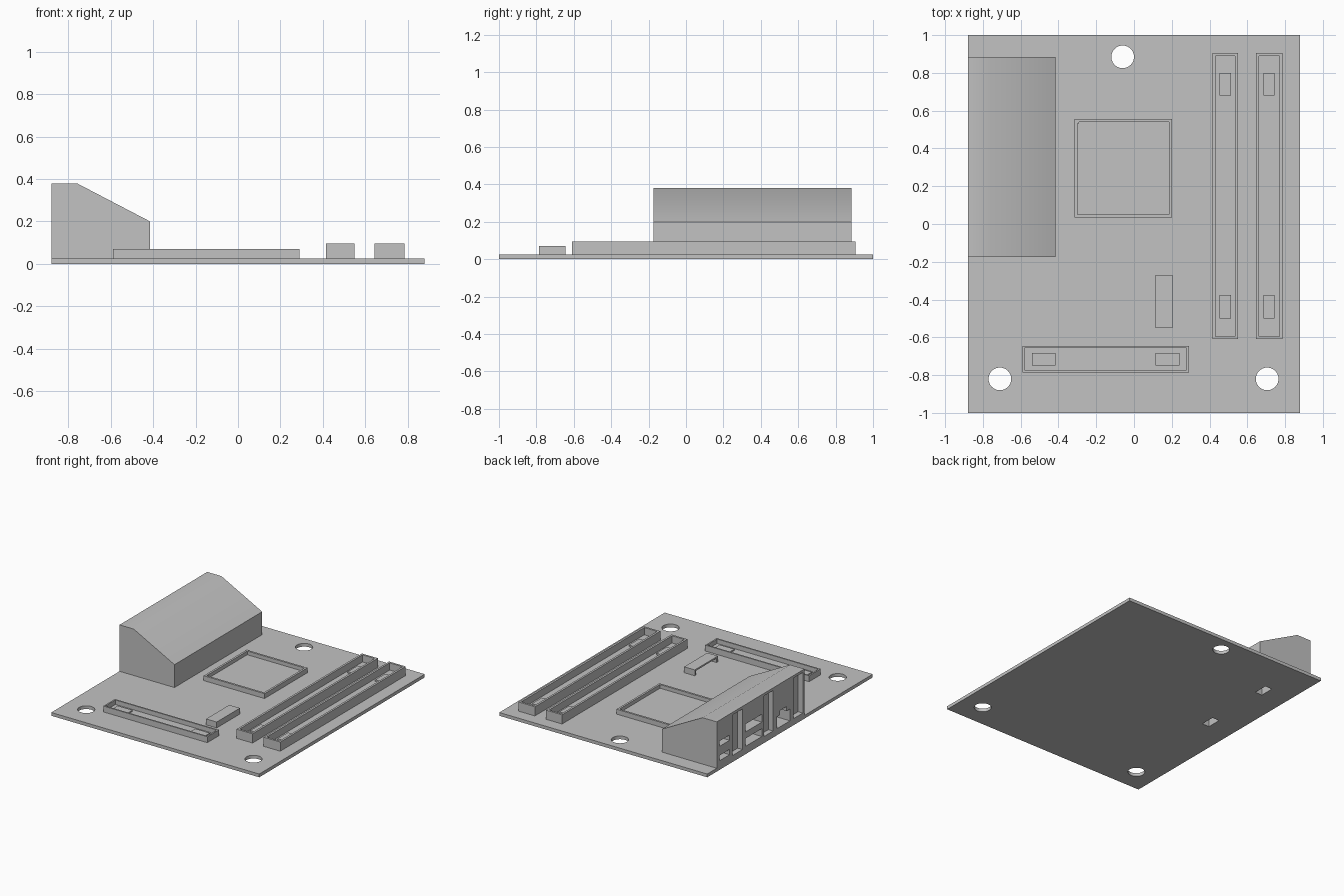
import bpy
import bmesh
from mathutils import Matrix, Vector

default = bpy.data.objects.get("Cube")
if default:
    bpy.data.objects.remove(default, do_unlink=True)

grey = bpy.data.materials.new("plain_grey")
grey.use_nodes = True
shade = (0.54, 0.54, 0.54, 1)
grey.diffuse_color = shade
grey.node_tree.nodes["Principled BSDF"].inputs["Base Color"].default_value = shade

BOARD_TOP = 0.025


def add_box(bm, x, y, z):
    """Box from (low, high) pairs."""
    size = Vector((x[1] - x[0], y[1] - y[0], z[1] - z[0]))
    mid = Vector((sum(x), sum(y), sum(z))) / 2
    bmesh.ops.create_cube(bm, size=1, matrix=Matrix.Translation(mid) @ Matrix.Diagonal(size).to_4x4())


def finish(name, bm):
    bmesh.ops.recalc_face_normals(bm, faces=bm.faces)
    mesh = bpy.data.meshes.new(name)
    bm.to_mesh(mesh)
    bm.free()
    obj = bpy.data.objects.new(name, mesh)
    bpy.context.collection.objects.link(obj)
    mesh.materials.append(grey)
    return obj


def select_only(obj):
    bpy.ops.object.select_all(action='DESELECT')
    obj.select_set(True)
    bpy.context.view_layer.objects.active = obj


def carve(obj, cutter_bm):
    """Subtract the cutter shapes, then shade by angle."""
    cutter = finish("cutter", cutter_bm)
    cutter.hide_render = True
    mod = obj.modifiers.new("cut", 'BOOLEAN')
    mod.operation = 'DIFFERENCE'
    mod.solver = 'EXACT'
    mod.use_self = True
    mod.object = cutter
    select_only(obj)
    bpy.ops.object.modifier_apply(modifier=mod.name)
    bpy.data.objects.remove(cutter, do_unlink=True)
    select_only(obj)
    bpy.ops.object.shade_smooth_by_angle()


def tray(name, x, y, top, wall, floor):
    """Rectangular socket: box with an inset, sunken top."""
    bm = bmesh.new()
    add_box(bm, x, y, (BOARD_TOP, top))
    bm.faces.ensure_lookup_table()
    lid = max(bm.faces, key=lambda f: f.calc_center_median().z)
    bmesh.ops.inset_region(bm, faces=[lid], thickness=wall)
    inner = bmesh.ops.extrude_face_region(bm, geom=[lid])
    bmesh.ops.delete(bm, geom=[lid], context='FACES_ONLY')
    verts = [g for g in inner["geom"] if isinstance(g, bmesh.types.BMVert)]
    bmesh.ops.translate(bm, verts=verts, vec=(0, 0, floor - top))
    return finish(name, bm)


def block(name, x, y, z):
    bm = bmesh.new()
    add_box(bm, x, y, z)
    return finish(name, bm)


# Board with three mounting holes and two slots under the port housing
bm = bmesh.new()
add_box(bm, (-0.88, 0.88), (-1, 1), (0, BOARD_TOP))
board = finish("board", bm)
slots = [(0.58, 0.69), (0.0, 0.11)]
cut = bmesh.new()
for x, y in [(-0.06, 0.885), (-0.71, -0.82), (0.705, -0.82)]:
    bmesh.ops.create_cone(cut, cap_ends=True, segments=40, radius1=0.06, radius2=0.06,
                          depth=0.2, matrix=Matrix.Translation((x, y, 0)))
for y in slots:
    add_box(cut, (-0.69, -0.63), y, (-0.1, 0.1))
carve(board, cut)

# Port housing: extruded side profile with a sloped top
bm = bmesh.new()
profile = [(-0.88, BOARD_TOP), (-0.415, BOARD_TOP), (-0.415, 0.2), (-0.76, 0.38), (-0.88, 0.38)]
face = bm.faces.new([bm.verts.new((x, -0.175, z)) for x, z in profile])
extruded = bmesh.ops.extrude_face_region(bm, geom=[face])
verts = [g for g in extruded["geom"] if isinstance(g, bmesh.types.BMVert)]
bmesh.ops.translate(bm, verts=verts, vec=(0, 1.06, 0))
housing = finish("port_housing", bm)

cut = bmesh.new()


def port(y, z, depth):
    add_box(cut, (-0.95, -0.88 + depth), y, z)


for z in (0.09, 0.2):                       # small and wide stacked ports
    port((0.73, 0.85), (z - 0.02, z + 0.02), 0.1)
    port((0.34, 0.535), (z - 0.03, z + 0.03), 0.1)
for y in [(0.575, 0.695), (0.205, 0.315), (-0.155, -0.04)]:   # tall panels
    port(y, (0.05, 0.36), 0.04)
port((0.0, 0.16), (0.05, 0.14), 0.15)       # stepped network port
port((0.04, 0.12), (0.1, 0.175), 0.15)
for y in slots:                             # pockets above the board slots
    add_box(cut, (-0.69, -0.63), y, (0, 0.1))
carve(housing, cut)

# Processor socket with its corner mark
tray("processor_socket", (-0.315, 0.2), (0.035, 0.555), 0.062, 0.022, 0.034)
block("socket_corner_mark", (-0.315, -0.292), (0.533, 0.555), (0.06, 0.064))

# Two memory slots with a contact pad near each end
for i, x in enumerate([(0.415, 0.55), (0.645, 0.785)], 1):
    tray(f"memory_slot_{i}", x, (-0.61, 0.905), 0.095, 0.022, 0.04)
    mid = sum(x) / 2
    for end, y in [("front", (-0.5, -0.375)), ("back", (0.68, 0.8))]:
        block(f"memory_pad_{i}_{end}", (mid - 0.03, mid + 0.03), y, (0.035, 0.052))

# Expansion slot along the front
tray("expansion_slot", (-0.59, 0.29), (-0.785, -0.645), 0.07, 0.016, 0.036)
for side, x in [("right", (-0.54, -0.415)), ("left", (0.115, 0.24))]:
    block(f"expansion_pad_{side}", x, (-0.75, -0.682), (0.03, 0.046))

# Small connector, hollow on its inner side
connector = block("small_connector", (0.115, 0.205), (-0.55, -0.27), (BOARD_TOP, 0.07))
cut = bmesh.new()
add_box(cut, (0.0, 0.19), (-0.535, -0.285), (0, 0.058))
carve(connector, cut)
